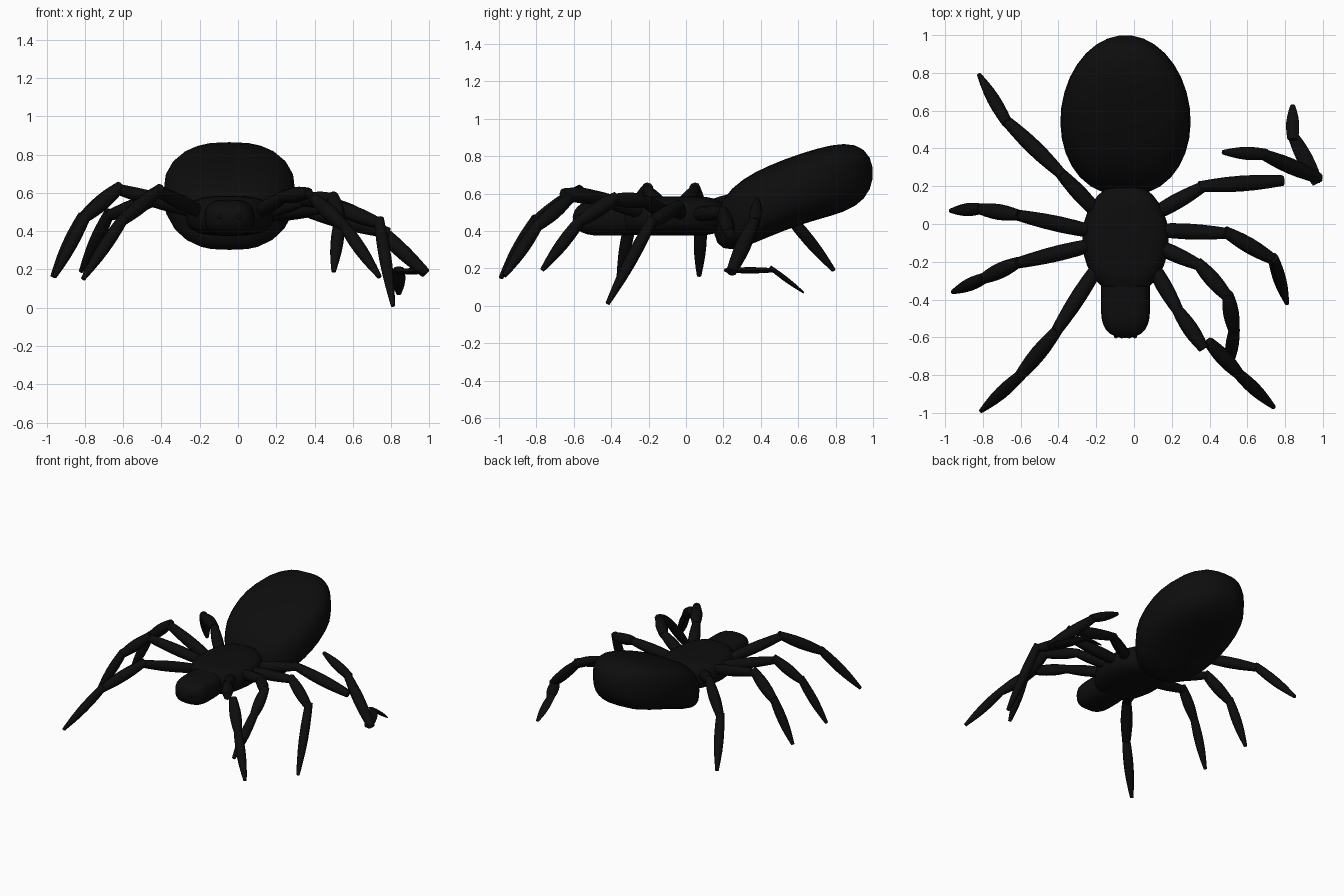
import bpy
import bmesh
from math import sin, cos, pi, copysign, radians
from mathutils import Vector

default_cube = bpy.data.objects.get("Cube")
if default_cube:
    bpy.data.objects.remove(default_cube)

# The single colour of the whole spider
black = bpy.data.materials.new("spider_black")
black.use_nodes = True
black.diffuse_color = (0.004, 0.004, 0.004, 1)
shader = black.node_tree.nodes["Principled BSDF"]
shader.inputs["Base Color"].default_value = black.diffuse_color

# Centre line of the body, and the measures shared by all legs
MIDDLE = -0.045
HIP_SPREAD = 0.13
HIP_HEIGHT = 0.49
JOINT = 0.028
CLAW = 0.012
BULGE = 0.014


def loft(bm, rings):
    """Skin a list of rings of points and close both ends."""
    rows = [[bm.verts.new(point) for point in ring] for ring in rings]
    for near, far in zip(rows, rows[1:]):
        for i in range(len(near)):
            bm.faces.new((near[i - 1], near[i], far[i], far[i - 1]))
    bm.faces.new(rows[0])
    bm.faces.new(rows[-1])


def finish(bm, name):
    """Turn the mesh into a smooth shaded black object."""
    bmesh.ops.recalc_face_normals(bm, faces=bm.faces)
    mesh = bpy.data.meshes.new(name)
    bm.to_mesh(mesh)
    bm.free()
    mesh.materials.append(black)
    part = bpy.data.objects.new(name, mesh)
    bpy.context.collection.objects.link(part)
    bpy.ops.object.select_all(action='DESELECT')
    part.select_set(True)
    bpy.context.view_layer.objects.active = part
    bpy.ops.object.shade_smooth_by_angle(angle=radians(50))


def circle(sides):
    """Cosine and sine pairs around a full turn."""
    return [(cos(2 * pi * k / sides), sin(2 * pi * k / sides)) for k in range(sides)]


def squared(value, fullness=0.7):
    """Push a circle coordinate outwards to give a rounded square."""
    return copysign(abs(value) ** fullness, value)


def body_part(name, front, back, width, height, centre, width_power, height_power,
              skew=1, rings=16):
    """Closed shell along y; the powers say how bluntly the outline ends,
    skew moves the widest place, and centre gives the mid height along it."""
    bm = bmesh.new()
    shell = []
    for k in range(rings):
        t = (1 - cos(pi * (k + 0.5) / rings)) / 2
        half_width = width * (1 - abs(2 * t ** skew - 1) ** width_power) ** 0.5
        half_height = height * (1 - abs(2 * t - 1) ** height_power) ** 0.5
        y = front + (back - front) * t
        shell.append([(MIDDLE + half_width * squared(c), y,
                       centre(t) + half_height * squared(s))
                      for c, s in circle(24)])
    loft(bm, shell)
    finish(bm, name)


def segment(bm, start, end, end_radius, flatness):
    """Spindle between two joints, overlapping its neighbours slightly."""
    axis = (end - start).normalized()
    side = axis.cross(Vector((0, 0, 1))).normalized()
    up = side.cross(axis) * flatness
    steps = 6
    rings = []
    for k in range(steps + 1):
        t = k / steps
        radius = JOINT + (end_radius - JOINT) * t + BULGE * sin(pi * t)
        centre = start.lerp(end, t) + axis * JOINT * (t - 1)
        rings.append([centre + (side * c + up * s) * radius for c, s in circle(8)])
    loft(bm, rings)


def limb(name, joints, last_radius=CLAW, flatness=1):
    """Chain of segments through the joints, the last one tapering."""
    bm = bmesh.new()
    points = [Vector(joint) for joint in joints]
    for start, end in zip(points, points[1:]):
        radius = last_radius if end is points[-1] else JOINT
        segment(bm, start, end, radius, flatness)
    finish(bm, name)


def hip(side, y):
    """Leg root, buried in the thorax; side is one for left."""
    return (MIDDLE + side * HIP_SPREAD, y, HIP_HEIGHT)


# Body: abdomen tilted up at the back, flat thorax, blunt head
body_part("abdomen", 0.15, 1, 0.345, 0.19,
          lambda t: 0.41 + t / 2 - t * t / 5, 2, 5, skew=0.9)
body_part("thorax", -0.38, 0.22, 0.23, 0.105, lambda t: 0.48, 2, 6)
body_part("head", -0.605, -0.2, 0.13, 0.095, lambda t: 0.47, 4, 4)

# Eyes: two pairs of small beads on the face
bm = bmesh.new()
for side in (-1, 1):
    for spread in (0.02, 0.05):
        bead = bmesh.ops.create_uvsphere(bm, u_segments=10, v_segments=6, radius=CLAW)
        place = Vector((MIDDLE + side * spread, -0.594, 0.45 + spread / 2))
        bmesh.ops.translate(bm, verts=bead["verts"], vec=place)
finish(bm, "eyes")

# Right legs, from front to back: hip, knee, ankle, tip
limb("right_leg_front", [hip(-1, -0.2), (-0.42, -0.58, 0.61),
                         (-0.61, -0.81, 0.45), (-0.81, -0.99, 0.15)])
limb("right_leg_second", [hip(-1, -0.1), (-0.63, -0.21, 0.62),
                          (-0.8, -0.29, 0.47), (-0.96, -0.36, 0.16)])
limb("right_leg_third", [hip(-1, -0.05), (-0.63, 0.05, 0.62),
                         (-0.82, 0.08, 0.46), (-0.97, 0.07, 0.16)])
limb("right_leg_back", [hip(-1, 0.04), (-0.4, 0.28, 0.58),
                        (-0.68, 0.55, 0.48), (-0.82, 0.79, 0.19)])

# Left legs; the front and back ones are parted at a joint
limb("left_leg_front_upper", [hip(1, -0.2), (0.24, -0.47, 0.58),
                              (0.37, -0.66, 0.6)], JOINT)
limb("left_leg_front_lower", [(0.41, -0.64, 0.56), (0.56, -0.8, 0.42),
                              (0.74, -0.97, 0.16)])
limb("left_leg_second", [hip(1, -0.1), (0.35, -0.22, 0.56), (0.5, -0.39, 0.57),
                         (0.53, -0.57, 0.45), (0.5, -0.77, 0.19)])
limb("left_leg_third", [hip(1, -0.03), (0.5, -0.05, 0.53),
                        (0.74, -0.19, 0.44), (0.81, -0.42, 0.01)])
limb("left_leg_back_upper", [hip(1, 0.04), (0.37, 0.2, 0.5),
                             (0.79, 0.23, 0.39)], JOINT)
limb("left_leg_back_lower", [(0.96, 0.25, 0.2), (0.68, 0.37, 0.46),
                             (0.47, 0.38, 0.57)])
limb("left_leg_back_foot", [(0.96, 0.24, 0.19), (0.84, 0.47, 0.19),
                            (0.84, 0.63, 0.07)], flatness=0.4)
